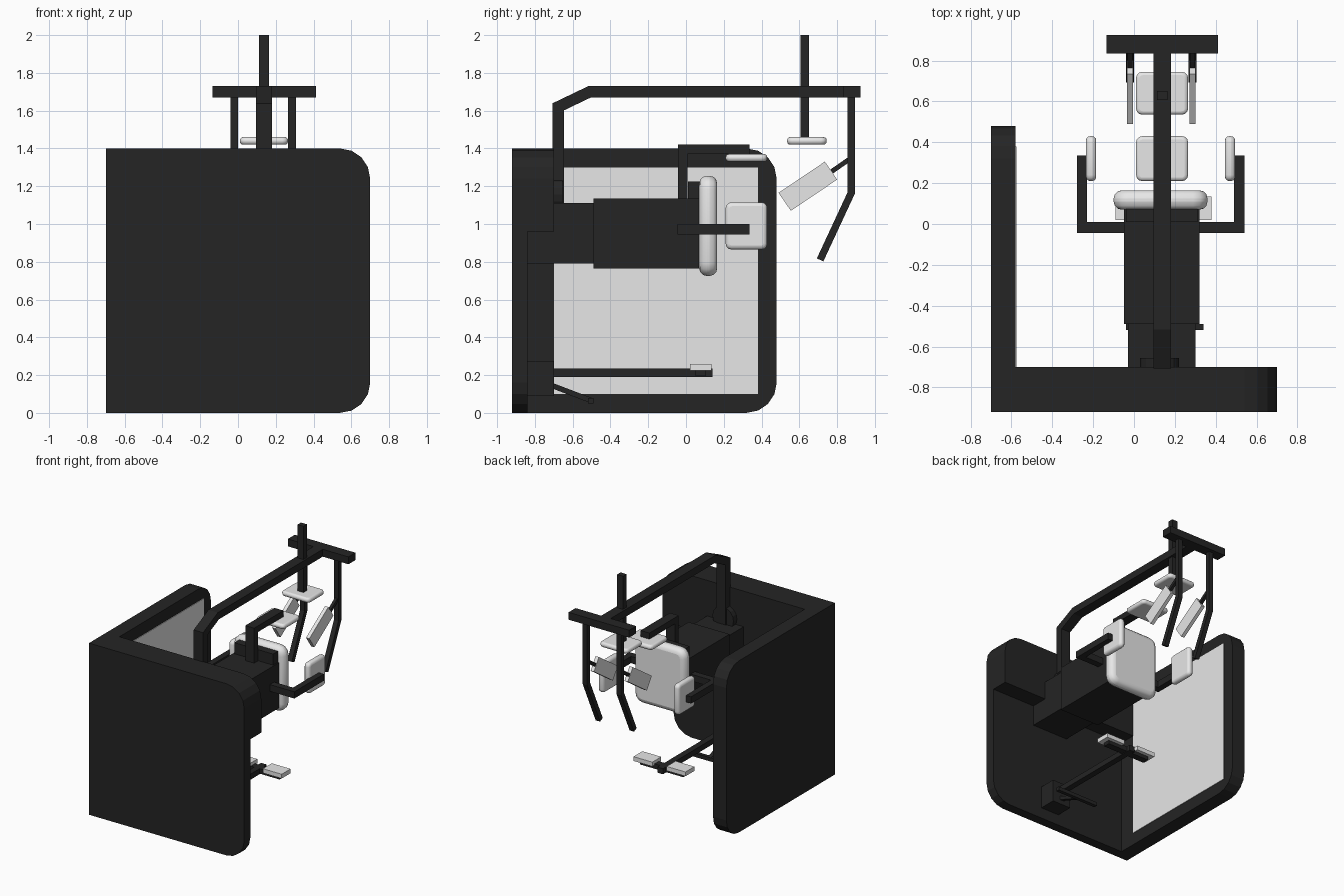
import bpy, bmesh, math
from mathutils import Vector

old = bpy.data.objects.get("Cube")
if old:
    bpy.data.objects.remove(old, do_unlink=True)


def make_material(name, value):
    m = bpy.data.materials.new(name)
    m.use_nodes = True
    colour = (value, value, value, 1)
    m.diffuse_color = colour
    m.node_tree.nodes["Principled BSDF"].inputs["Base Color"].default_value = colour
    return m


DARK = make_material("charcoal", 0.018)
LIGHT = make_material("pale grey", 0.8)
MID = 0.135  # centre line of the machine


def finish(name, bm, mat):
    bmesh.ops.recalc_face_normals(bm, faces=bm.faces)
    me = bpy.data.meshes.new(name)
    bm.to_mesh(me)
    bm.free()
    me.materials.append(mat)
    ob = bpy.data.objects.new(name, me)
    bpy.context.collection.objects.link(ob)
    return ob


def box(name, x, y, z, mat=DARK):
    bm = bmesh.new()
    bmesh.ops.create_cube(bm, size=1)
    for v in bm.verts:
        v.co = [(r[0] + r[1]) / 2 + c * (r[1] - r[0]) for r, c in zip((x, y, z), v.co)]
    return finish(name, bm, mat)


def prism(name, outline, axis, lo, hi, mat=DARK):
    """Extrude a 2D outline along x (outline = y, z) or y (outline = x, z)."""
    bm = bmesh.new()
    place = (lambda a, b: (lo, a, b)) if axis == "x" else (lambda a, b: (a, lo, b))
    face = bm.faces.new([bm.verts.new(place(a, b)) for a, b in outline])
    ext = bmesh.ops.extrude_face_region(bm, geom=[face])
    move = Vector((hi - lo, 0, 0) if axis == "x" else (0, hi - lo, 0))
    bmesh.ops.translate(bm, vec=move, verts=[g for g in ext["geom"] if isinstance(g, bmesh.types.BMVert)])
    return finish(name, bm, mat)


def rounded_end(start, end, bottom, top, r=0.16, both=True):
    """Panel outline with faceted corners at its far end."""
    def arc(cz, a0):
        return [(end - r + r * math.cos(math.radians(a0 + 22.5 * i)),
                 cz + r * math.sin(math.radians(a0 + 22.5 * i))) for i in range(5)]
    low = arc(bottom + r, -90) if both else [(end, bottom)]
    return [(start, bottom)] + low + arc(top - r, 0) + [(start, top)]


def cushion(name, x, y, z, radius):
    ob = box(name, x, y, z, LIGHT)
    # Round the outline first, then soften every edge
    bm = bmesh.new()
    bm.from_mesh(ob.data)
    thin = min(range(3), key=lambda i: ob.dimensions[i] if ob.dimensions[i] else (x, y, z)[i][1] - (x, y, z)[i][0])
    corners = [e for e in bm.edges if abs((e.verts[0].co - e.verts[1].co)[thin]) > 0.001]
    bmesh.ops.bevel(bm, geom=corners, offset=radius, segments=3, profile=0.5, affect="EDGES")
    bm.to_mesh(ob.data)
    bm.free()
    thickness = (x, y, z)[thin][1] - (x, y, z)[thin][0]
    mod = ob.modifiers.new("soft edge", "BEVEL")
    mod.width = thickness * 0.42
    mod.segments = 3
    mod.limit_method = "ANGLE"
    mod.angle_limit = math.radians(50)
    bpy.ops.object.select_all(action="DESELECT")
    ob.select_set(True)
    bpy.context.view_layer.objects.active = ob
    bpy.ops.object.shade_smooth_by_angle(angle=math.radians(50))
    return ob


def strip(name, path, width, axis_lo, axis_hi):
    """Flat-sided bar following a y, z path with mitred bends."""
    pts = [Vector(p) for p in path]
    left, right = [], []
    for i, p in enumerate(pts):
        a = (p - pts[i - 1]).normalized() if i else (pts[1] - p).normalized()
        b = (pts[i + 1] - p).normalized() if i < len(pts) - 1 else a
        n = Vector((-a.y - b.y, a.x + b.x)).normalized()
        n *= width / 2 / n.dot(Vector((-a.y, a.x)))
        left.append(p + n)
        right.append(p - n)
    return prism(name, left + right[::-1], "x", axis_lo, axis_hi)


# Enclosure: front wall with a thick upper band, and one side wall
prism("front_wall", rounded_end(-0.7, 0.7, 0, 1.4), "y", -0.92, -0.84)
prism("front_wall_upper_band", rounded_end(-0.7, 0.7, 0.96, 1.4, both=False), "y", -0.84, -0.7)
prism("side_wall", rounded_end(-0.92, 0.48, 0, 1.4), "x", -0.7, -0.58)
box("side_wall_window", (-0.58, -0.575), (-0.7, 0.38), (0.1, 1.3), LIGHT)

# Main housing and back support
box("housing_base", (-0.03, 0.3), (-0.84, -0.49), (0.79, 1.11))
box("housing", (-0.05, 0.32), (-0.49, 0.07), (0.765, 1.135))
box("backrest_plate", (-0.04, 0.31), (0.01, 0.08), (0.8, 1.225))
cushion("backrest_pad", (-0.1, 0.36), (0.07, 0.165), (0.725, 1.255), 0.07)

# Head support
strip("head_support_arm", [(-0.017, 1.13), (-0.017, 1.395), (0.335, 1.395)], 0.05, MID - 0.04, MID + 0.04)
cushion("head_pad", (0.01, 0.265), (0.21, 0.43), (1.33, 1.37), 0.03)

# Side supports
box("side_support_crossbar", (-0.28, 0.54), (-0.045, 0.01), (0.945, 1.0))
for side, label in ((-1, "right"), (1, "left")):
    outer, inner = MID - 0.005 + side * 0.41, MID - 0.005 + side * 0.36
    box(label + "_side_support_arm", sorted((outer, inner)), (-0.045, 0.335), (0.945, 1.0))
    pad = (MID - 0.005 + side * 0.315, MID - 0.005 + side * 0.365)
    cushion(label + "_side_pad", sorted(pad), (0.21, 0.43), (0.865, 1.115), 0.03)

# Overhead boom with pivot disc and end crossbar
strip("overhead_boom", [(-0.677, 1.11), (-0.677, 1.62), (-0.51, 1.7), (0.85, 1.7)], 0.06, 0.095, 0.18)
disc = [(MID - 0.01 + 0.095 * math.cos(i * math.pi / 8), 1.155 + 0.095 * math.sin(i * math.pi / 8)) for i in range(16)]
prism("boom_pivot", disc, "y", -0.7, -0.655)
box("boom_crossbar", (-0.135, 0.412), (0.835, 0.925), (1.67, 1.73))

# Vertical post with top pad
box("top_pad_post", (0.112, 0.165), (0.607, 0.652), (1.45, 2.0))
cushion("top_pad", (0.01, 0.265), (0.535, 0.745), (1.42, 1.46), 0.03)

# Hanging arms with tilted side plates
for x, label in ((-0.02, "right"), (0.286, "left")):
    strip(label + "_hanging_arm", [(0.875, 1.68), (0.875, 1.165), (0.71, 0.81)], 0.038, x - 0.02, x + 0.02)
    strip(label + "_plate_strut", [(0.875, 1.35), (0.76, 1.27)], 0.025, x - 0.012, x + 0.012)
    plate = [(0.49, 1.165), (0.735, 1.33), (0.8, 1.235), (0.555, 1.07)]
    prism(label + "_tilted_plate", plate, "x", x - 0.015, x + 0.015, LIGHT)

# Foot support arm, foot plates and pedal bar
box("foot_support_mount", (0.05, 0.22), (-0.84, -0.7), (0.09, 0.275))
box("foot_support_arm", (MID - 0.025, MID + 0.025), (-0.7, 0.14), (0.19, 0.235))
box("foot_crossbar", (-0.05, 0.34), (0.05, 0.105), (0.195, 0.235))
for x, label in ((-0.005, "right"), (0.295, "left")):
    box(label + "_foot_plate", (x - 0.085, x + 0.085), (0.02, 0.135), (0.225, 0.26), LIGHT)
strip("pedal_strut", [(-0.71, 0.145), (-0.5, 0.065)], 0.028, MID - 0.015, MID + 0.015)
box("pedal_bar", (-0.04, 0.34), (-0.52, -0.49), (0.05, 0.08))
